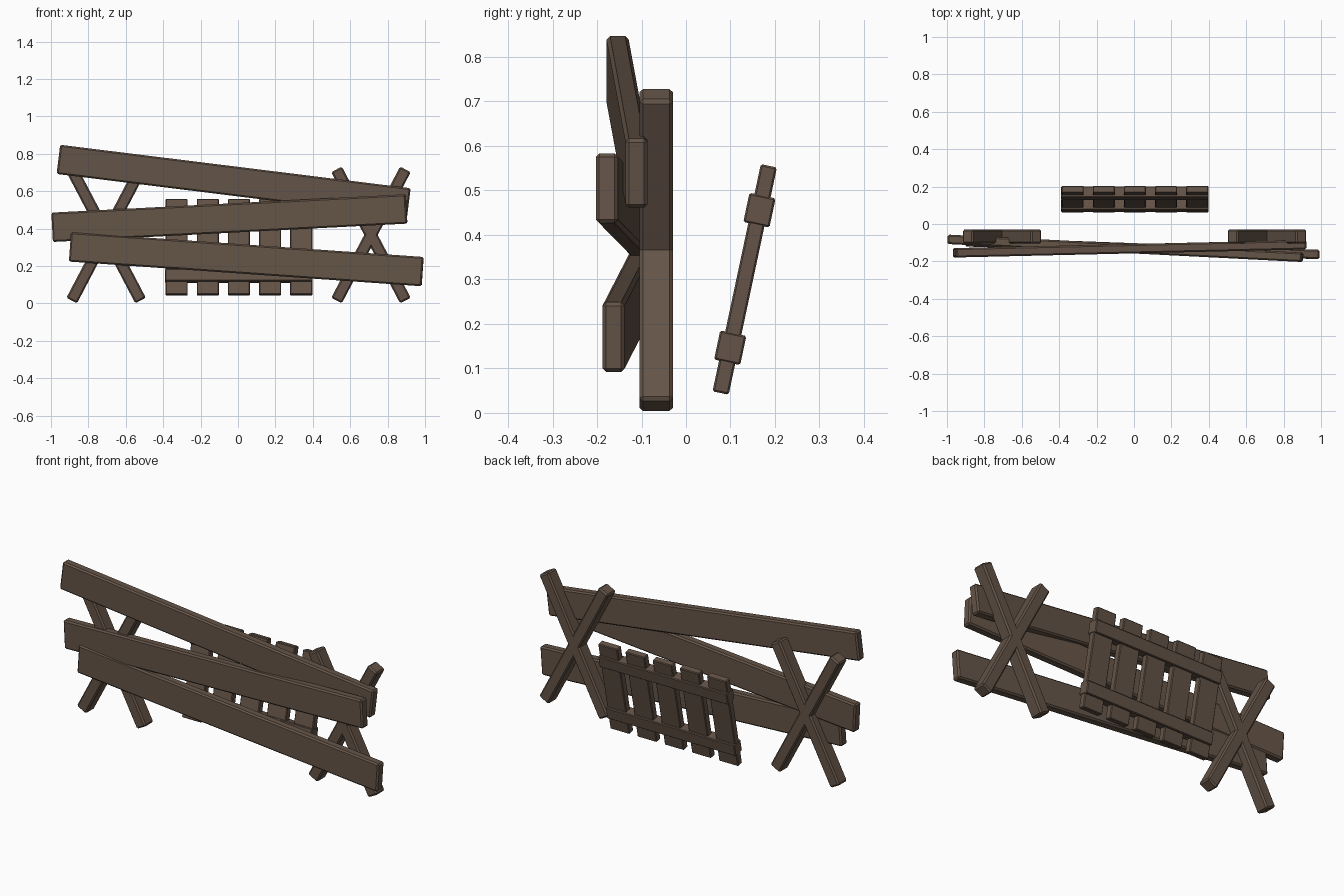
import bpy, bmesh, math
from mathutils import Vector, Matrix

if "Cube" in bpy.data.objects:
    bpy.data.objects.remove(bpy.data.objects["Cube"])

wood = bpy.data.materials.new("weathered_brown_wood")
wood.diffuse_color = (0.128, 0.088, 0.063, 1)
wood.use_nodes = True
wood.node_tree.nodes["Principled BSDF"].inputs["Base Color"].default_value = wood.diffuse_color


def board(name, p0, p1, width, thick, side=(0, 1, 0), bevel=0.008):
    """Chamfered board running from p0 to p1; thick is measured along 'side'."""
    p0, p1 = Vector(p0), Vector(p1)
    x = (p1 - p0).normalized()
    z = x.cross(Vector(side)).normalized()
    y = z.cross(x)
    bm = bmesh.new()
    bmesh.ops.create_cube(bm, size=1)
    bmesh.ops.scale(bm, vec=((p1 - p0).length, thick, width), verts=bm.verts)
    bmesh.ops.bevel(bm, geom=bm.edges[:], offset=bevel, segments=1,
                    affect='EDGES', profile=0.5)
    rot = Matrix((x, y, z)).transposed().to_4x4()
    bm.transform(Matrix.Translation((p0 + p1) / 2) @ rot)
    bmesh.ops.recalc_face_normals(bm, faces=bm.faces)
    me = bpy.data.meshes.new(name)
    bm.to_mesh(me)
    bm.free()
    me.materials.append(wood)
    ob = bpy.data.objects.new(name, me)
    bpy.context.collection.objects.link(ob)
    return ob


# Crossed legs at both ends
a, h = math.radians(27.7), 0.396
dx, dz = h * math.sin(a), h * math.cos(a)
for label, cx in (("left", -0.705), ("right", 0.711)):
    for i, s in enumerate((-1, 1)):
        board(f"{label}_cross_leg_{i + 1}", (cx - s * dx, -0.067, 0.366 - dz),
              (cx + s * dx, -0.067, 0.366 + dz), 0.064, 0.075)

# Three long crooked planks across the front
board("top_plank", (-0.96, -0.154, 0.77), (0.913, -0.111, 0.538), 0.157, 0.05)
board("middle_plank", (-0.993, -0.082, 0.407), (0.901, -0.178, 0.505), 0.157, 0.05)
board("lower_plank", (-0.898, -0.095, 0.302), (0.987, -0.163, 0.17), 0.157, 0.05)

# Leaning slatted panel behind
t = math.radians(12)
up = Vector((0, math.sin(t), math.cos(t)))
back = Vector((0, math.cos(t), -math.sin(t)))
mid = Vector((0.005, 0.132, 0.3))
for i in range(5):
    c = mid + Vector(((i - 2) * 0.1665, 0, 0))
    board(f"panel_slat_{i + 1}", c - up * 0.261, c + up * 0.261, 0.118, 0.037,
          side=back, bevel=0.004)
for label, d in (("lower", -0.157), ("upper", 0.159)):
    c = mid + up * d
    half = Vector((0.394, 0, 0))
    board(f"{label}_panel_rail", c - half, c + half, 0.067, 0.06,
          side=back, bevel=0.004)
